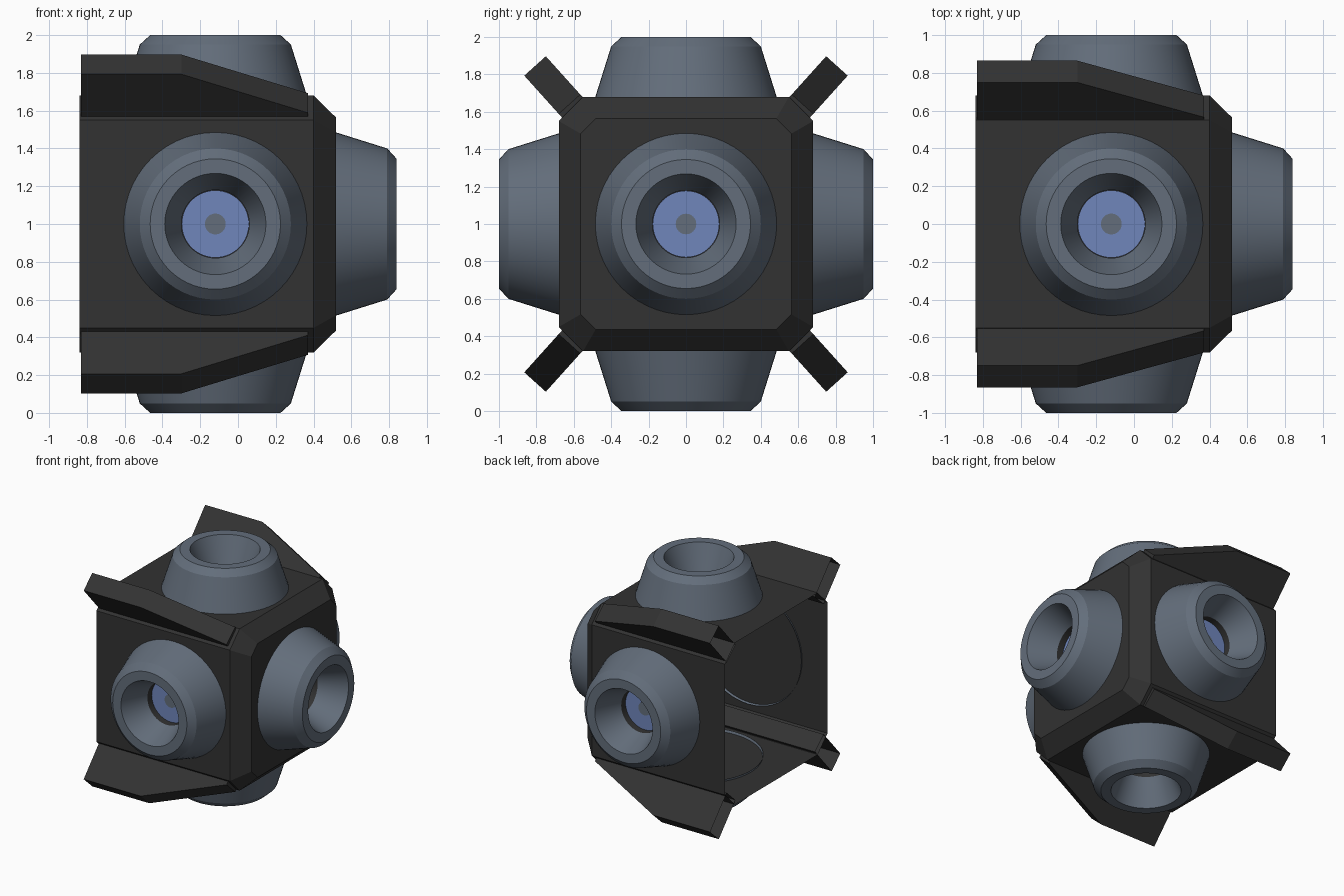
import bpy, bmesh, math
from mathutils import Matrix, Vector

if "Cube" in bpy.data.objects:
    bpy.data.objects.remove(bpy.data.objects["Cube"])


def mat(name, rgb):
    m = bpy.data.materials.new(name)
    m.diffuse_color = (*rgb, 1)
    m.use_nodes = True
    m.node_tree.nodes["Principled BSDF"].inputs["Base Color"].default_value = m.diffuse_color
    return m


DARK = mat("dark_hull", (0.032, 0.032, 0.032))
GREY = mat("blue_grey_metal", (0.125, 0.155, 0.198))
BLUE = mat("lens_blue", (0.16, 0.24, 0.50))


def add(name, bm, material, matrix=Matrix(), smooth=False):
    me = bpy.data.meshes.new(name)
    bm.to_mesh(me)
    bm.free()
    me.materials.append(material)
    ob = bpy.data.objects.new(name, me)
    ob.matrix_world = matrix
    bpy.context.collection.objects.link(ob)
    if smooth:
        bpy.ops.object.select_all(action='DESELECT')
        ob.select_set(True)
        bpy.context.view_layer.objects.active = ob
        bpy.ops.object.shade_smooth_by_angle(angle=math.radians(20))
    return ob


def skin(bm, rings):
    """Join closed rings of points with quads."""
    vs = [[bm.verts.new(p) for p in r] for r in rings]
    n = len(rings[0])
    for a, b in zip(vs, vs[1:]):
        for j in range(n):
            k = (j + 1) % n
            bm.faces.new((a[j], a[k], b[k], b[j]))
    return vs


def lathe(name, profile, material, matrix, seg=56):
    bm = bmesh.new()
    skin(bm, [[(r * math.cos(2 * math.pi * j / seg), r * math.sin(2 * math.pi * j / seg), z)
               for j in range(seg)] for r, z in profile])
    bmesh.ops.remove_doubles(bm, verts=bm.verts, dist=1e-5)
    return add(name, bm, material, matrix, True)


# Hull: chamfered box shell, open at the -x end
def octagon(x, s, c):
    k = s - c
    return [(x, a, 1 + b) for a, b in
            ((s, -k), (s, k), (k, s), (-k, s), (-s, k), (-s, -k), (-k, -s), (k, -s))]


bm = bmesh.new()
rings = skin(bm, [octagon(-0.84, 0.68, 0.13), octagon(0.40, 0.68, 0.13), octagon(0.52, 0.563, 0.08)])
bm.faces.new(rings[-1])
bmesh.ops.recalc_face_normals(bm, faces=bm.faces)
add("hull", bm, DARK)

# Nozzles with recessed lens, on five sides
mount, front = Vector((-0.12, 0, 1)), Vector((-0.16, 0, 1))
for label, origin, axis in (("front", mount, (0, -1, 0)), ("back", mount, (0, 1, 0)),
                            ("top", mount, (0, 0, 1)), ("bottom", mount, (0, 0, -1)),
                            ("end", front, (1, 0, 0))):
    m = Matrix.Translation(origin) @ Vector(axis).to_track_quat('Z', 'Y').to_matrix().to_4x4()
    lathe(label + "_nozzle", [(0.491, 0.66), (0.40, 0.95), (0.345, 1.0), (0.268, 1.0), (0.18, 0.775)],
          GREY, m)
    lathe(label + "_recess", [(0.18, 0.775), (0.18, 0.682)], DARK, m)
    lathe(label + "_lens", [(0.178, 0.72), (0, 0.72)], BLUE, m)
    lathe(label + "_lens_centre", [(0.055, 0.72), (0.055, 0.725), (0, 0.725)], GREY, m)

# Fins on the four long chamfers, tapering towards +x, open at the rear
d = Vector((0.669, 0.743))
n = Vector((0.743, -0.669)) * 0.0775
tip = Vector((0.807, 0.845))


def fin_ring(x, height, sy, sz):
    inner = tip - d * 0.33
    outer = tip - d * (0.30 - height)
    return [(x, sy * p.x, 1 + sz * p.y) for p in (inner + n, outer + n, outer - n, inner - n)]


for sy in (-1, 1):
    for sz in (-1, 1):
        bm = bmesh.new()
        r = skin(bm, [fin_ring(x, h, sy, sz) for x, h in ((-0.83, 0.30), (-0.30, 0.30), (0.37, 0.025))])
        bm.faces.new(r[-1])
        bmesh.ops.recalc_face_normals(bm, faces=bm.faces)
        add(("upper" if sz > 0 else "lower") + ("_back" if sy > 0 else "_front") + "_fin", bm, DARK)
